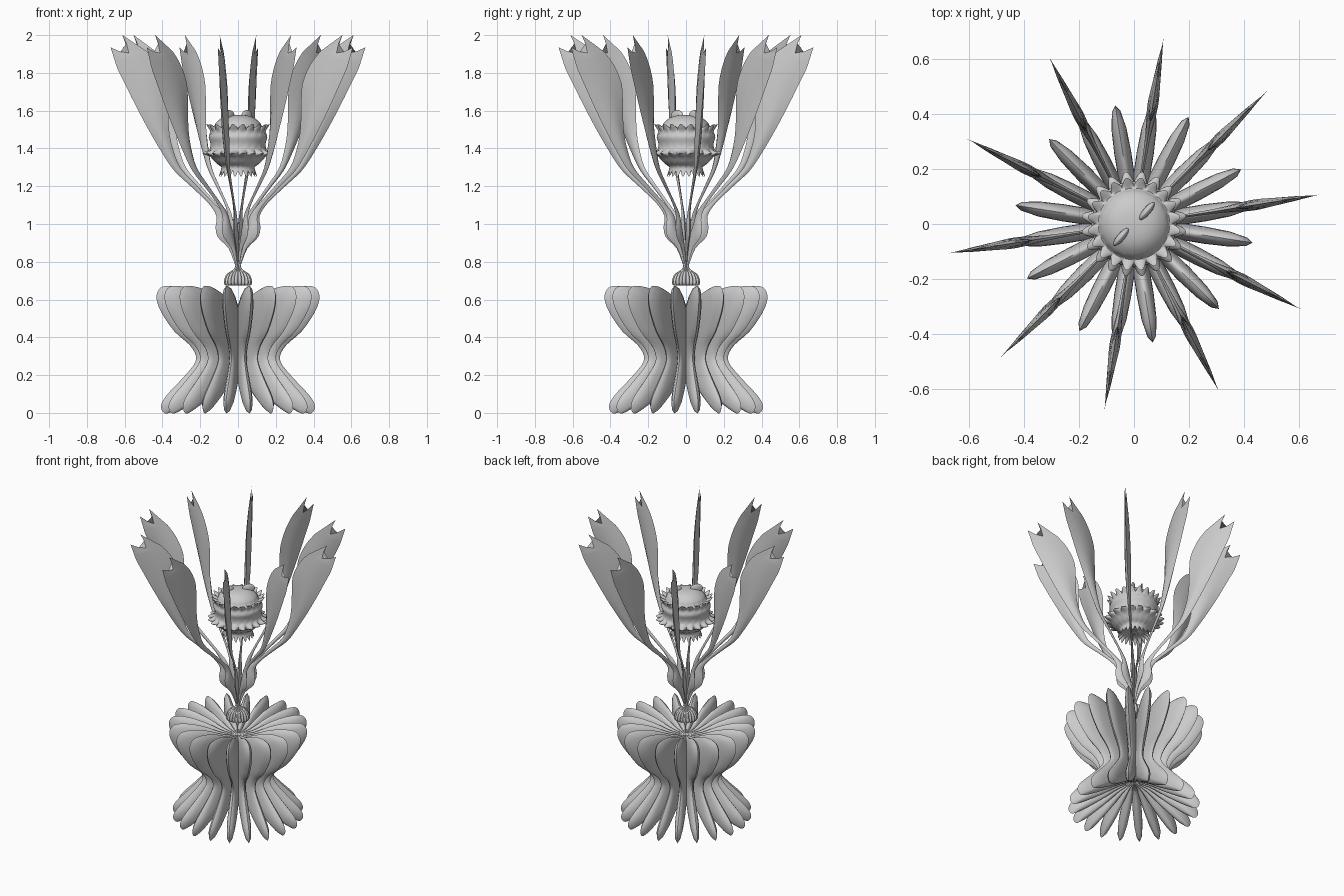
import bpy, bmesh, math

if "Cube" in bpy.data.objects:
    bpy.data.objects.remove(bpy.data.objects["Cube"])

N = 20                       # flutes around every turned part
PHASE = math.radians(9)


def smooth_rows(rows, steps):
    """Catmull-Rom resampling of a list of equal-length tuples."""
    out = []
    for i in range(len(rows) - 1):
        p0, p1 = rows[max(i - 1, 0)], rows[i]
        p2, p3 = rows[i + 1], rows[min(i + 2, len(rows) - 1)]
        for s in range(steps):
            t = s / steps
            out.append(tuple(0.5 * (2 * b + (c - a) * t + (2 * a - 5 * b + 4 * c - d) * t * t
                                    + (3 * b - a - 3 * c + d) * t ** 3)
                             for a, b, c, d in zip(p0, p1, p2, p3)))
    out.append(tuple(rows[-1]))
    return out


def skin(name, rings, angle=50):
    """Closed surface through a list of equal-size point rings."""
    bm = bmesh.new()
    vr = [[bm.verts.new(p) for p in ring] for ring in rings]
    n = len(vr[0])
    for a, b in zip(vr, vr[1:]):
        for j in range(n):
            k = (j + 1) % n
            bm.faces.new((a[j], a[k], b[k], b[j]))
    bm.faces.new(vr[0])
    bm.faces.new(vr[-1])
    bmesh.ops.remove_doubles(bm, verts=bm.verts, dist=1e-5)
    bmesh.ops.recalc_face_normals(bm, faces=bm.faces)
    me = bpy.data.meshes.new(name)
    bm.to_mesh(me)
    bm.free()
    ob = bpy.data.objects.new(name, me)
    bpy.context.collection.objects.link(ob)
    bpy.ops.object.select_all(action='DESELECT')
    ob.select_set(True)
    bpy.context.view_layer.objects.active = ob
    bpy.ops.object.shade_smooth_by_angle(angle=math.radians(angle))
    return ob


def fluted(name, profile, power, steps=3, per=8):
    """Revolve; each row is ridge r, ridge z, valley r, valley z."""
    rings = []
    for rr, rz, vr, vz in smooth_rows(profile, steps):
        ring = []
        for j in range(N * per):
            a = 2 * math.pi * j / (N * per)
            f = abs(math.cos(N * a / 2)) ** power
            r, z = max(vr + (rr - vr) * f, 0), vz + (rz - vz) * f
            ring.append((r * math.cos(a + PHASE), r * math.sin(a + PHASE), z))
        rings.append(ring)
    return skin(name, rings)


# fluted hourglass base, dished above and hollow below
fluted("fluted_base", [
    (0, .57, 0, .57), (.1, .59, .06, .57), (.2, .635, .11, .567), (.3, .665, .15, .56),
    (.39, .672, .175, .55), (.428, .648, .19, .53), (.436, .60, .195, .50),
    (.41, .53, .19, .46), (.34, .43, .175, .40), (.26, .36, .16, .35),
    (.225, .30, .15, .30), (.24, .25, .15, .26), (.31, .17, .16, .22),
    (.385, .09, .17, .18), (.412, .04, .17, .165), (.40, .003, .16, .16),
    (.36, .003, .15, .165), (.22, .08, .10, .18), (.10, .16, .05, .195),
    (0, .2, 0, .2)], 1.3)

# ribbed bud under the petals
fluted("stem_bud", [
    (0, .675, 0, .675), (.066, .675, .056, .68), (.075, .70, .063, .70),
    (.06, .735, .05, .735), (.03, .755, .025, .755), (.015, .775, .013, .775),
    (.016, .81, .014, .81), (0, .85, 0, .85)], 1.0)


def plain(r, z):
    return (r, z, r, z)


# floating seed head with three toothed collars
fluted("seed_head", [
    plain(0, 1.285), plain(.07, 1.285), (.102, 1.25, .09, 1.283), plain(.088, 1.30),
    plain(.118, 1.325), plain(.145, 1.355), (.192, 1.375, .155, 1.37),
    plain(.15, 1.395), plain(.146, 1.425), plain(.155, 1.46), plain(.146, 1.488),
    (.17, 1.53, .143, 1.503), plain(.13, 1.51), plain(.117, 1.535),
    plain(.085, 1.562), plain(.045, 1.575), plain(0, 1.578)], 1.2)

# two small tips on the dome
for side in (1, -1):
    bpy.ops.mesh.primitive_uv_sphere_add(segments=16, ring_count=8, radius=1,
                                         location=(side * .047, side * .047, 1.572))
    tip = bpy.context.object
    tip.name = "dome_tip"
    tip.scale = (.042, .014, .032)
    tip.rotation_euler = (0, 0, math.radians(50))
    bpy.ops.object.shade_smooth()

# petal blade rows: outer r, outer z, inner r, inner z, half thickness
BLADE = smooth_rows([
    (.015, .78, 0, .78, .004), (.05, .87, .012, .86, .008), (.108, .93, .035, .95, .013),
    (.12, .985, .055, 1.0, .014), (.115, 1.04, .08, 1.06, .009),
    (.157, 1.108, .14, 1.122, .006), (.25, 1.197, .233, 1.215, .007),
    (.34, 1.28, .31, 1.30, .010), (.40, 1.365, .35, 1.40, .015),
    (.48, 1.50, .37, 1.50, .019), (.55, 1.63, .375, 1.62, .019),
    (.61, 1.75, .382, 1.74, .016), (.645, 1.82, .43, 1.845, .012),
    (.662, 1.87, .49, 1.915, .008)], 3)
# forked end, from the outer tip over the notch to the inner tip
FORK = [(.683, 1.935), (.63, 1.912), (.585, 1.905), (.598, 1.955), (.62, 2.0)]


def petal(index):
    a = PHASE + index * math.radians(36)
    ca, sa = math.cos(a), math.sin(a)

    def place(r, z, side):
        return (r * ca - side * sa, r * sa + side * ca, z)

    order = [(0, 0), (1, 1), (2, 1), (3, 1), (4, 0), (3, -1), (2, -1), (1, -1)]
    rings = []
    for ro, zo, ri, zi, t in BLADE:
        rings.append([place(ro + (ri - ro) * u / 4, zo + (zi - zo) * u / 4,
                            s * t * math.sin(math.pi * u / 4)) for u, s in order])
    rings.append([place(*FORK[u], s * .001) for u, s in order])
    skin("petal_%02d" % (index + 1), rings, 60)


# ring of ten upright petals
for i in range(10):
    petal(i)
